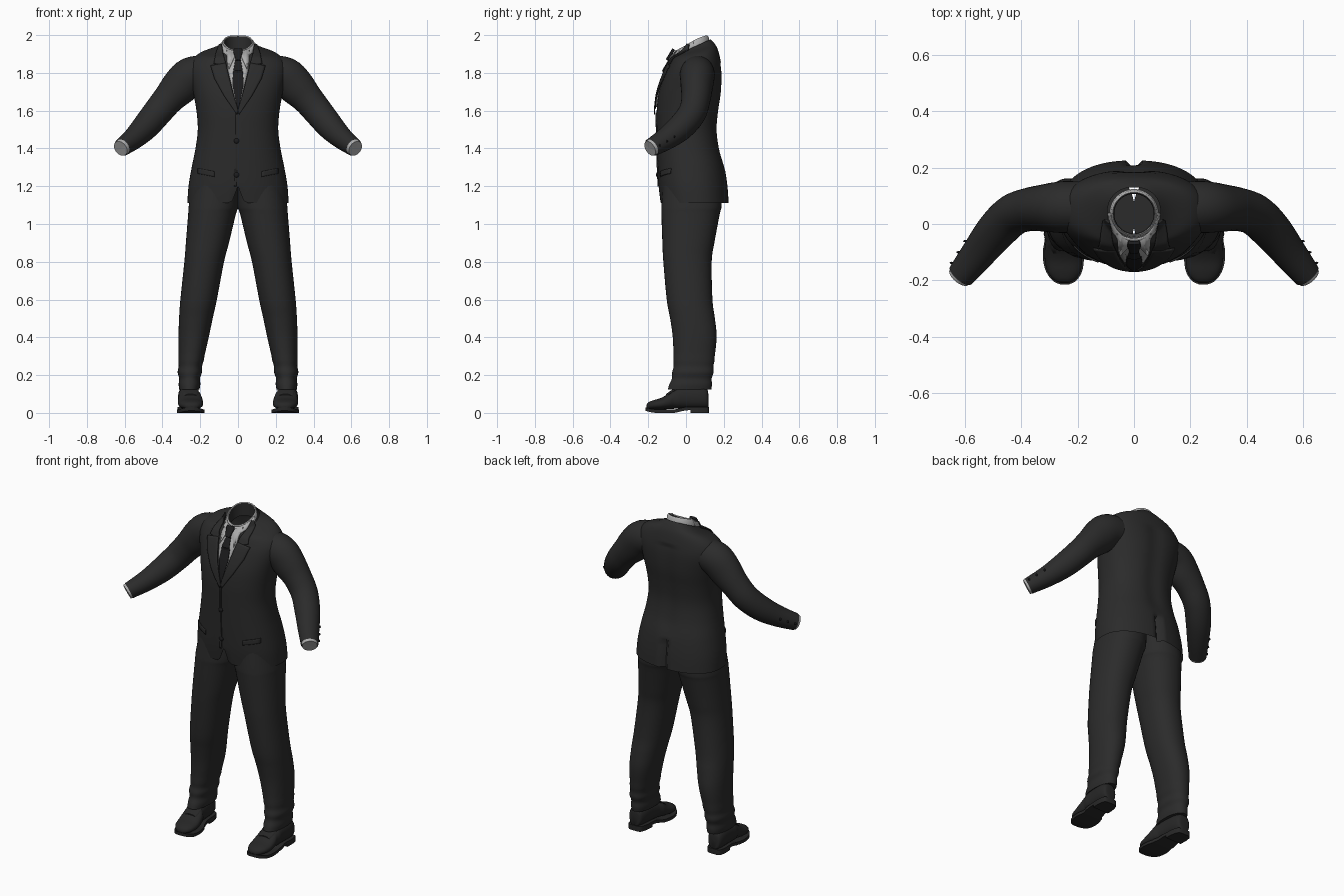
import bpy, bmesh, math
from mathutils import Vector
from mathutils.bvhtree import BVHTree

if "Cube" in bpy.data.objects:
    bpy.data.objects.remove(bpy.data.objects["Cube"])


def material(name, rgb):
    m = bpy.data.materials.new(name)
    m.diffuse_color = (*rgb, 1)
    m.use_nodes = True
    m.node_tree.nodes["Principled BSDF"].inputs["Base Color"].default_value = m.diffuse_color
    return m


SUIT = material("charcoal cloth", (0.024, 0.024, 0.024))
SHOE = material("black leather", (0.02, 0.02, 0.02))
SHIRT = material("pale grey cotton", (0.42, 0.42, 0.42))
TIE = material("black silk", (0.012, 0.012, 0.013))


def finish(name, bm, mat, angle=50, thick=0):
    bmesh.ops.recalc_face_normals(bm, faces=bm.faces)
    me = bpy.data.meshes.new(name)
    bm.to_mesh(me)
    bm.free()
    me.materials.append(mat)
    ob = bpy.data.objects.new(name, me)
    bpy.context.collection.objects.link(ob)
    if thick:
        mod = ob.modifiers.new("thickness", "SOLIDIFY")
        mod.thickness, mod.offset = thick, 0
    bpy.ops.object.select_all(action='DESELECT')
    ob.select_set(True)
    bpy.context.view_layer.objects.active = ob
    bpy.ops.object.shade_smooth_by_angle(angle=math.radians(angle))
    return ob


def smooth_rows(rows, n=4):
    """Catmull-Rom interpolation of rows of numbers."""
    out = []
    for i in range(len(rows) - 1):
        p = [rows[max(0, min(len(rows) - 1, i + k))] for k in (-1, 0, 1, 2)]
        for j in range(n):
            t = j / n
            out.append([0.5 * (2 * b + (c - a) * t + (2 * a - 5 * b + 4 * c - d) * t * t
                               + (3 * b - a - 3 * c + d) * t ** 3) for a, b, c, d in zip(*p)])
    return out + [list(rows[-1])]


def loft(name, rings, mat, caps=(), closed=True, thick=0, angle=50):
    bm = bmesh.new()
    vs = [[bm.verts.new(p) for p in r] for r in rings]
    n = len(rings[0])
    for a, b in zip(vs, vs[1:]):
        for i in range(n if closed else n - 1):
            j = (i + 1) % n
            bm.faces.new((a[i], a[j], b[j], b[i]))
    for c in caps:
        bm.faces.new(vs[c])
    return finish(name, bm, mat, angle, thick)


def oval(e=2.0, n=32):
    """Unit superellipse points."""
    f = lambda v: math.copysign(abs(v) ** (2 / e), v) if abs(v) > 1e-9 else 0
    return [(f(math.cos(2 * math.pi * i / n)), f(math.sin(2 * math.pi * i / n))) for i in range(n)]


# Jacket body: front z, back z, half width, front y, back y
body = [(1.11, 1.11, .268, -.135, .226), (1.2, 1.2, .262, -.145, .22), (1.3, 1.3, .245, -.15, .205),
        (1.4, 1.4, .225, -.153, .18), (1.5, 1.5, .213, -.155, .168), (1.6, 1.6, .22, -.155, .176),
        (1.7, 1.7, .238, -.143, .19), (1.8, 1.8, .26, -.11, .192), (1.85, 1.87, .25, -.086, .182),
        (1.875, 1.925, .205, -.075, .168), (1.885, 1.957, .13, -.068, .15), (1.89, 1.978, .095, -.062, .13)]
rings = []
for zf, zb, hw, yf, yb in smooth_rows(body, 5):
    ring = []
    for cx, cy in oval(2.3, 80):
        x, y, z = hw * cx, (yf + yb) / 2 + (yb - yf) / 2 * cy, zf + (zb - zf) * (cy + 1) / 2
        if cy < 0:                                   # cutaway at the front hem
            z = max(z, 1.2 - 2.6 * abs(x))
        elif z < 1.27 and abs(x) < .008:             # rear vent
            y -= .03
        elif z < 1.85:                               # spine hollow
            y -= .01 * math.exp(-(x / .05) ** 2) * min(1, max(0, (z - 1.27) / .1))
        ring.append(Vector((x, y, z)))
    rings.append(ring)
jacket = loft("jacket_body", rings, SUIT)
tree = BVHTree.FromPolygons([v.co for v in jacket.data.vertices],
                            [p.vertices[:] for p in jacket.data.polygons])


def front_y(x, z):
    hit = tree.ray_cast(Vector((x, -1, z)), Vector((0, 1, 0)))[0]
    if z > 1.8:
        neck = -.062 + (z - 1.9) * .6 + 6 * x * x
        return neck if hit is None else min(hit.y, neck)
    return hit.y if hit else -.14


def resample(line, n):
    out = []
    for i in range(n + 1):
        t = i / n * (len(line) - 1)
        k = min(int(t), len(line) - 2)
        out.append([a + (b - a) * (t - k) for a, b in zip(line[k], line[k + 1])])
    return out


def plate(name, left, right, mat, lift, n=18, m=6, thick=.006):
    """Cloth strip between two (x, z) lines, draped on the jacket front."""
    rows = []
    for a, b in zip(resample(left, n), resample(right, n)):
        pts = [(a[0] + (b[0] - a[0]) * j / m, a[1] + (b[1] - a[1]) * j / m) for j in range(m + 1)]
        rows.append([Vector((x, front_y(x, z) - lift, z)) for x, z in pts])
    return loft(name, rows, mat, closed=False, thick=thick, angle=35)


# Shirt front and tie
plate("shirt_front", [(-.06, 1.92), (-.055, 1.82), (-.006, 1.62)],
      [(.06, 1.92), (.055, 1.82), (.006, 1.62)], SHIRT, .003)
plate("tie_blade", [(-.012, 1.88), (-.026, 1.80), (-.03, 1.74), (-.004, 1.61)],
      [(.012, 1.88), (.026, 1.80), (.03, 1.74), (.004, 1.61)], TIE, .009)
plate("tie_knot", [(-.02, 1.925), (-.024, 1.91), (-.012, 1.868)],
      [(.02, 1.925), (.024, 1.91), (.012, 1.868)], TIE, .02, thick=.014)

# Shirt collar: a stand ring, then a folded leaf on each side
def collar_top(a):
    s = (1 - math.sin(a)) / 2
    return Vector((.078 * math.cos(a), .037 + .078 * math.sin(a), 1.998 - .078 * s ** 1.4))


N = 40
angles = [2 * math.pi * i / N for i in range(N)]
tops = [collar_top(a) for a in angles]
axis = Vector((0, .037, 0))
spread = lambda p, k, dz: Vector((p.x * k, axis.y + (p.y - axis.y) * k, p.z + dz))
loft("collar_stand", [[spread(p, .93, -.004) for p in tops], [spread(p, .9, -.08) for p in tops]], SUIT)
loft("collar_rim", [[spread(p, .93, -.006) for p in tops], [spread(p, .97, .001) for p in tops],
                    [spread(p, 1.06, -.006) for p in tops], [spread(p, 1.12, -.035) for p in tops]], SHIRT)
for s, side in ((-1, "right"), (1, "left")):
    upper, lower = [], []
    for i in range(17):
        t = i / 16
        p = collar_top(-math.pi / 2 + .2 + 1.4 * t)
        p = spread(p, 1.06, -.004)
        w = max(0, 1 - t * 1.25)
        tip = Vector((.018 + .03 * min(1, t * 4), 0, 1.885 - .065 * min(1, t * 4)))
        tip.y = front_y(tip.x, tip.z) - .012
        q = spread(p, 1.1, -.04)
        if t > .25:
            k = (t - .25) / .75
            q = tip.lerp(spread(p, 1.12, -.035), k ** .8)
        else:
            q = tip
        upper.append(Vector((p.x * s, p.y - .008 * w, p.z)))
        lower.append(Vector((q.x * s, q.y, q.z)))
    loft("shirt_collar_" + side, [upper, lower], SHIRT, closed=False, thick=.005)

    # Lapel with its upper collar, meeting at a notch
    plate("lapel_" + side, [(s * x, z) for x, z in ((.064, 1.852), (.05, 1.79), (.028, 1.70), (-.004, 1.59))],
          [(s * x, z) for x, z in ((.145, 1.838), (.125, 1.77), (.075, 1.68), (.006, 1.58))], SUIT, .012)
    plate("jacket_collar_" + side, [(s * x, z) for x, z in ((.088, 1.955), (.078, 1.90), (.06, 1.835))],
          [(s * x, z) for x, z in ((.1, 1.95), (.118, 1.90), (.128, 1.85))], SUIT, .011)
    # Pocket flap
    plate("pocket_flap_" + side, [(s * .125, 1.278), (s * .125, 1.25)],
          [(s * .212, 1.295), (s * .212, 1.267)], SUIT, .003, n=4)

plate("front_edge", [(-.012, 1.59), (-.014, 1.3), (-.02, 1.2)],
      [(-.004, 1.59), (-.005, 1.3), (-.009, 1.2)], SUIT, .002, m=2)


def button(name, pos, r):
    bm = bmesh.new()
    bmesh.ops.create_uvsphere(bm, u_segments=14, v_segments=8, radius=r)
    bmesh.ops.scale(bm, vec=(1, .5, 1), verts=bm.verts)
    bmesh.ops.translate(bm, vec=pos, verts=bm.verts)
    finish(name, bm, TIE)


for z in (1.44, 1.26):
    button("front_button", (-.008, front_y(-.008, z) - .003, z), .014)

# Sleeves: x, y, z, radius across the slope, radius front to back
arm = [(.17, .06, 1.80, .092, .09), (.25, .06, 1.783, .1, .092), (.31, .057, 1.725, .098, .085),
       (.37, .052, 1.66, .083, .077), (.43, .032, 1.587, .077, .074), (.49, -.025, 1.515, .071, .071),
       (.55, -.1, 1.455, .059, .062), (.615, -.182, 1.405, .047, .05)]
rows = smooth_rows(arm, 5)


def tube(s, rows, k=1.0):
    P = [Vector(r[:3]) for r in rows]
    rings = []
    for i, r in enumerate(rows):
        d = (P[min(i + 1, len(P) - 1)] - P[max(i - 1, 0)]).normalized()
        u = d.cross(Vector((0, 1, 0))).normalized()
        v = u.cross(d)
        rings.append([Vector((s * q.x, q.y, q.z)) for q in
                      (P[i] + u * a * r[3] * k + v * b * r[4] * k for a, b in oval(2, 32))])
    return rings


end = Vector(arm[-1][:3])
aim = (end - Vector(arm[-2][:3])).normalized()
for s, side in ((-1, "right"), (1, "left")):
    loft("sleeve_" + side, tube(s, rows), SUIT)
    at = lambda d, r: [*(end + aim * d), r, r]
    loft("shirt_cuff_" + side, tube(s, [at(-.03, .045), at(.008, .044), at(.012, .042), at(.01, .034)]), SHIRT)
    loft("cuff_lining_" + side, tube(s, [at(.0101, .034), at(-.02, .033), at(-.03, .032)]), SUIT, caps=(-1,))
    for i in (4, 6, 8):
        r = rows[-i + 2]
        out = Vector((.75, .6, .1)).normalized() * (r[4] + .001)
        button("sleeve_button_" + side, (s * (r[0] + out.x), r[1] + out.y, r[2] + out.z), .008)

# Trouser legs: z, inner x, outer x, front y, back y
leg = [(1.24, -.004, .235, -.12, .185), (1.1, -.002, .26, -.13, .188), (1.05, .012, .264, -.13, .178),
       (.9, .048, .276, -.125, .15), (.8, .074, .284, -.12, .136), (.6, .112, .305, -.102, .14),
       (.5, .134, .312, -.084, .153), (.4, .155, .315, -.07, .162), (.28, .182, .315, -.066, .15),
       (.22, .193, .317, -.07, .144), (.17, .2, .313, -.08, .137), (.125, .203, .312, -.097, .135)]
for s, side in ((-1, "right"), (1, "left")):
    rings = []
    for z, xi, xo, yf, yb in smooth_rows(leg, 5):
        fold = .003 * math.sin(z * 95) * max(0, 1 - abs(z - .2) / .14)    # soft breaks above the shoe
        rings.append([Vector((s * ((xi + xo) / 2 + ((xo - xi) / 2 + fold) * a),
                              (yf + yb) / 2 + ((yb - yf) / 2 + fold) * b, z)) for a, b in oval(2.2, 40)])
    loft("trouser_leg_" + side, rings, SUIT, caps=(0, -1))

# Shoes: y, half width, bottom z, top z
upper = [(.118, .022, .03, .10), (.11, .04, .025, .13), (.07, .05, .022, .145), (0, .053, .022, .145),
         (-.06, .06, .022, .13), (-.09, .065, .02, .105), (-.13, .066, .018, .08), (-.17, .058, .018, .068),
         (-.198, .038, .02, .056), (-.209, .014, .024, .042)]
outline = [(.122, .024), (.112, .043), (.07, .053), (.01, .054), (-.05, .062), (-.1, .072),
           (-.14, .071), (-.175, .061), (-.203, .04), (-.215, .014)]
for s, side in ((-1, "right"), (1, "left")):
    cx = lambda y: s * (.257 + .05 * y + (.006 if y > -.05 else 0))
    loft("shoe_upper_" + side, [[Vector((cx(y) + w * a, y, (b + t) / 2 + (t - b) / 2 * c)) for a, c in oval(2.3, 28)]
                                for y, w, b, t in smooth_rows(upper, 4)], SHOE, caps=(0, -1))

    def slab(name, pts, z0, z1):
        loft(name, [[Vector((cx(y) + w * a, y, z)) for a, z in
                     ((-1, z0(y)), (1, z0(y)), (1, z1(y)), (-1, z1(y)))] for y, w in smooth_rows(pts, 4)],
             SHOE, caps=(0, -1), angle=40)
    rise = lambda y: .012 * max(0, (-y - .15) / .065) ** 2 + .014 * max(0, min(1, (y + .06) / .06))
    slab("shoe_sole_" + side, outline, rise, lambda y: rise(y) + .018)
    slab("shoe_heel_" + side, outline[:3] + [(.025, .053)], lambda y: 0, lambda y: .02)
    # Toe cap seam and ankle band
    loft("shoe_tongue_" + side, [[Vector((cx(y) + w * a, y, z + .012 * c)) for a, c in oval(2, 20)]
                                 for y, w, z in ((-.05, .045, .125), (-.085, .044, .103), (-.105, .036, .088))],
         SHOE, caps=(0, -1))
